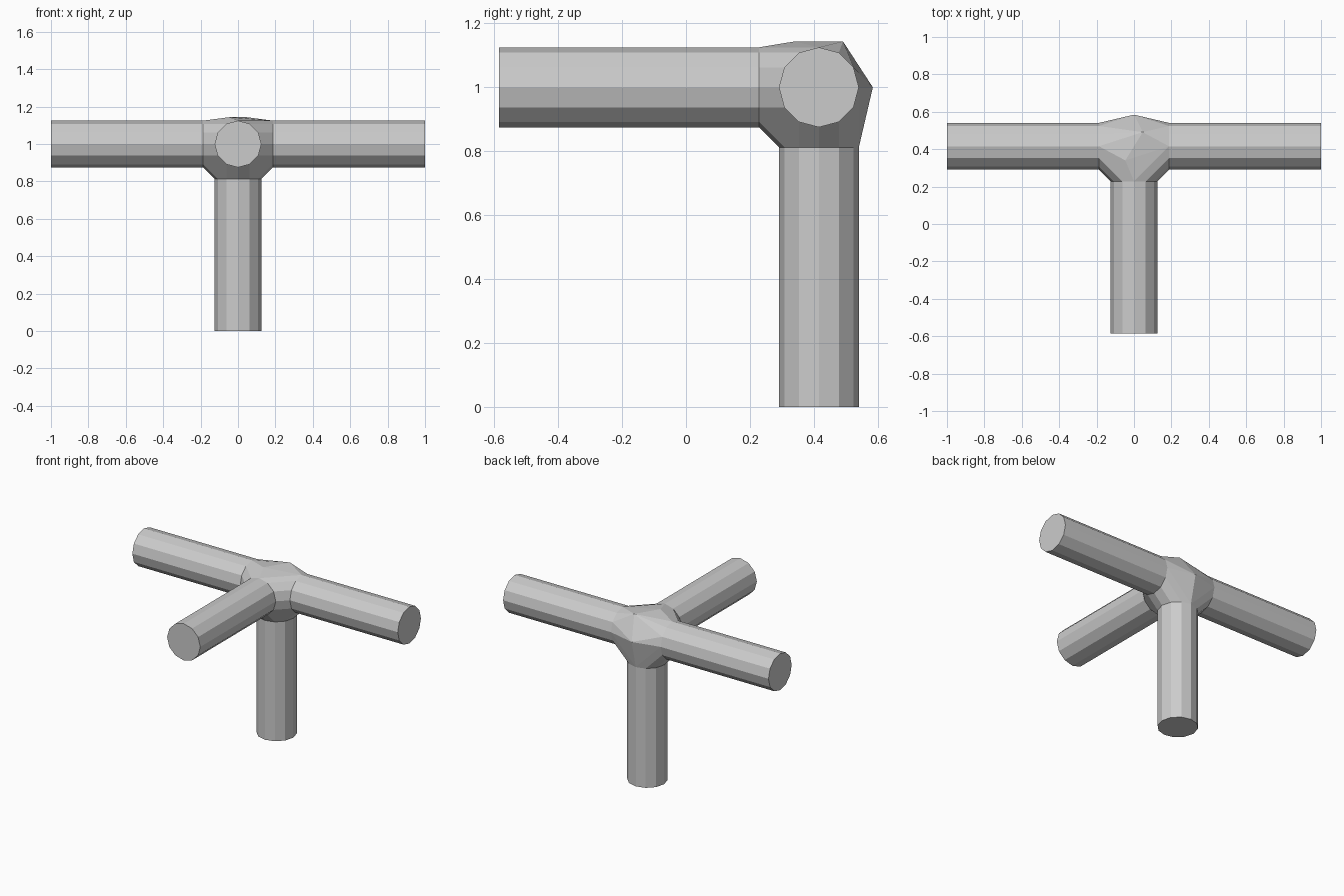
import bpy, bmesh
from mathutils import Vector, Matrix

if "Cube" in bpy.data.objects:
    bpy.data.objects.remove(bpy.data.objects["Cube"])

R = 0.125                  # tube radius
SIDES = 12
HUB_R = 1.35 * R           # hub core radius
START = 1.5 * R            # distance from hub centre where tubes begin
CENTRE = Vector((0, (1 - HUB_R) / 2, 1))
ARMS = {
    "left_arm": Vector((-1, 0, 0)),
    "right_arm": Vector((1, 0, 0)),
    "front_arm": Vector((0, -1, 0)),
    "lower_post": Vector((0, 0, -1)),
}


def finish(name, bm):
    bmesh.ops.recalc_face_normals(bm, faces=bm.faces[:])
    mesh = bpy.data.meshes.new(name)
    bm.to_mesh(mesh)
    bm.free()
    obj = bpy.data.objects.new(name, mesh)
    obj.location = CENTRE
    bpy.context.collection.objects.link(obj)


def turn(d):
    return Vector((0, 0, 1)).rotation_difference(d).to_matrix().to_4x4()


# Tubes running from the hub out to one unit
for name, d in ARMS.items():
    bm = bmesh.new()
    place = Matrix.Translation(d * (1 + START) / 2) @ turn(d)
    bmesh.ops.create_cone(bm, cap_ends=True, segments=SIDES, radius1=R,
                          radius2=R, depth=1 - START, matrix=place)
    finish(name, bm)

# Hub: convex hull of an icosahedron (pole along y) and the tube mouths
bm = bmesh.new()
bmesh.ops.create_icosphere(bm, subdivisions=1, radius=HUB_R,
                           matrix=Matrix.Rotation(-1.5707963, 4, 'X'))
for d in ARMS.values():
    bmesh.ops.create_circle(bm, segments=SIDES, radius=R,
                            matrix=Matrix.Translation(d * START) @ turn(d))
points = [v.co.copy() for v in bm.verts]
bm.clear()
for p in points:
    bm.verts.new(p)
hull = bmesh.ops.convex_hull(bm, input=bm.verts[:])
loose = {v for v in hull["geom_interior"] if isinstance(v, bmesh.types.BMVert)}
bmesh.ops.delete(bm, geom=list(loose), context='VERTS')
bmesh.ops.dissolve_limit(bm, angle_limit=0.01, verts=bm.verts[:], edges=bm.edges[:])
finish("hub", bm)
